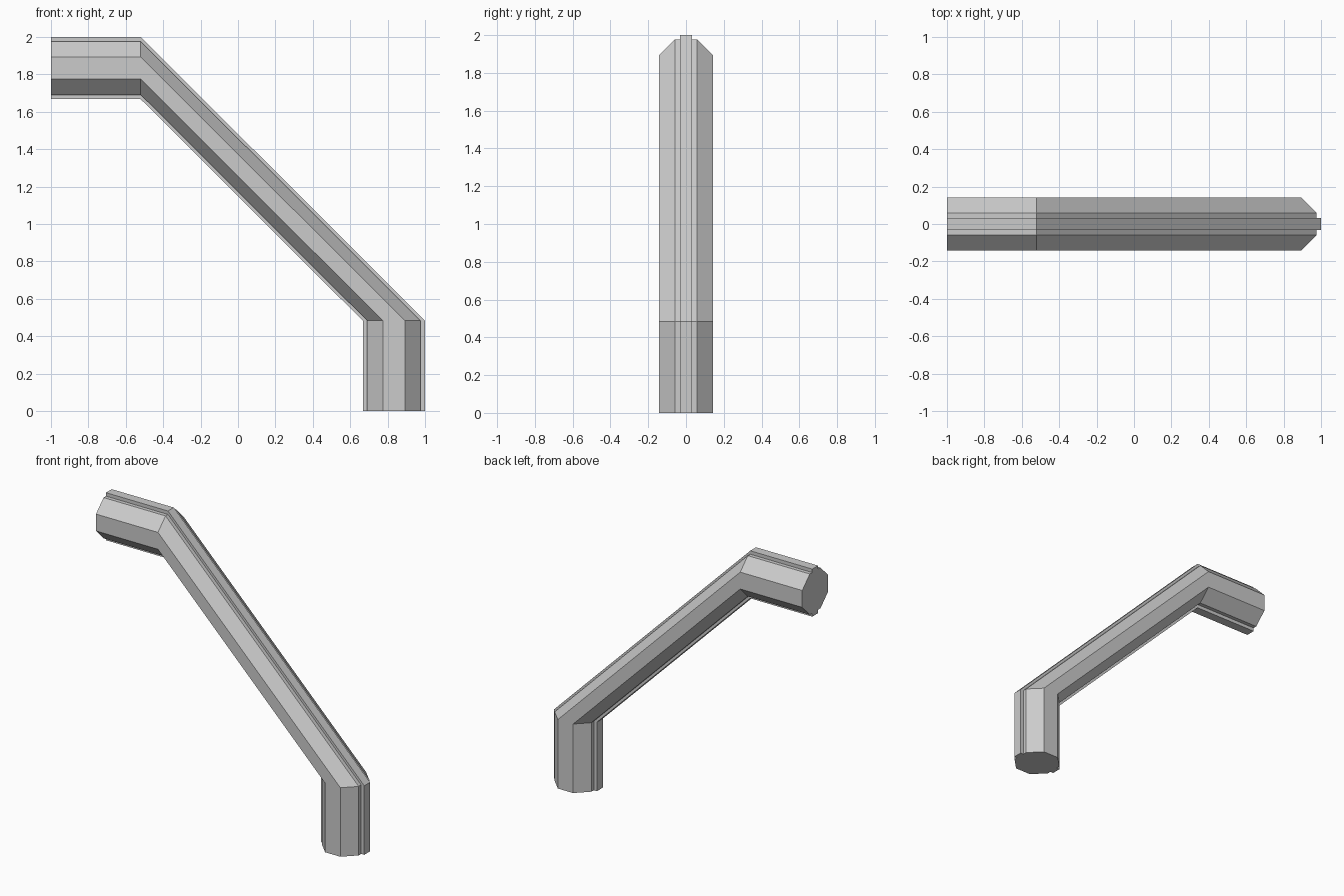
import bpy, bmesh, math

cube = bpy.data.objects.get("Cube")
if cube:
    bpy.data.objects.remove(cube, do_unlink=True)

grey = bpy.data.materials.new("light_grey")
grey.use_nodes = True
colour = (0.6, 0.6, 0.6, 1)
grey.diffuse_color = colour
grey.node_tree.nodes["Principled BSDF"].inputs["Base Color"].default_value = colour

CENTRE = 0.8335   # distance of the leg axis from x = 0
BEND_X = -0.52    # upper bend
BEND_Z = 0.483    # lower bend
RADIUS = 0.1425   # octagon, centre to flat
RIM = 0.1665      # centre to rib face


def sweep(name, profile):
    """Carry a (y, offset) outline along the bent bar, with upright and level joints."""
    stations = [
        lambda y, d: (-1, y, 1 + CENTRE + d),
        lambda y, d: (BEND_X, y, 1 + CENTRE + d),
        lambda y, d: (CENTRE + d, y, BEND_Z),
        lambda y, d: (CENTRE + d, y, 0),
    ]
    bm = bmesh.new()
    rings = [[bm.verts.new(place(y, d)) for y, d in profile] for place in stations]
    n = len(profile)
    for a, b in zip(rings, rings[1:]):
        for i in range(n):
            j = (i + 1) % n
            bm.faces.new((a[i], a[j], b[j], b[i]))
    bm.faces.new(rings[0])
    bm.faces.new(rings[-1])
    bmesh.ops.recalc_face_normals(bm, faces=bm.faces)
    mesh = bpy.data.meshes.new(name)
    bm.to_mesh(mesh)
    bm.free()
    mesh.materials.append(grey)
    obj = bpy.data.objects.new(name, mesh)
    bpy.context.collection.objects.link(obj)


# Eight-sided bar
corner = RADIUS / math.cos(math.pi / 8)
angles = [(i + 0.5) * math.pi / 4 for i in range(8)]
sweep("octagonal_bar", [(corner * math.cos(a), corner * math.sin(a)) for a in angles])

# Raised ribs along the outer and inner side of the bend
for name, side in (("outer_rib", 1), ("inner_rib", -1)):
    low, high = side * RADIUS, side * RIM
    w = 0.032
    sweep(name, [(-w, low), (w, low), (w, high), (-w, high)])
